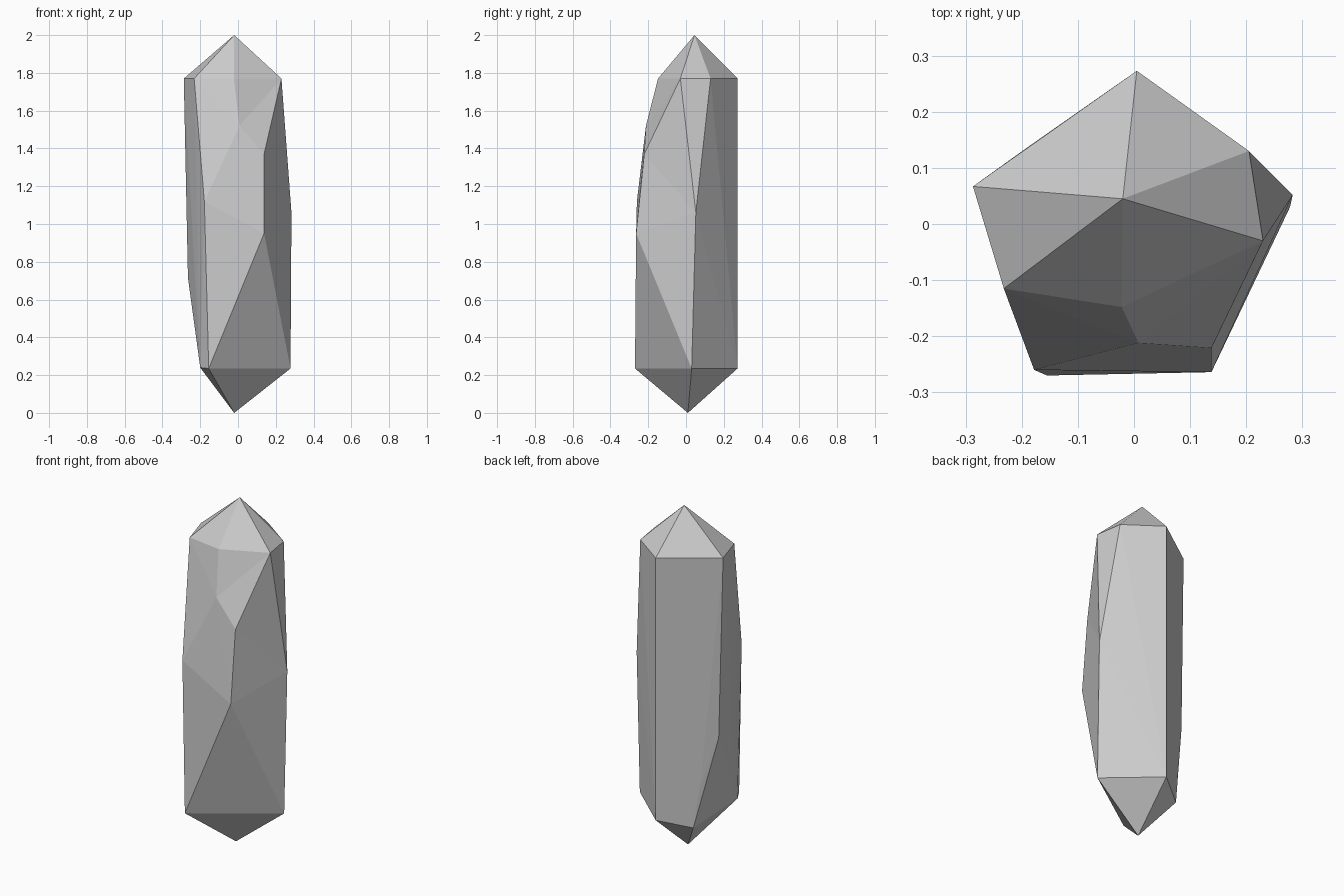
import bpy, bmesh
from mathutils import Vector

if "Cube" in bpy.data.objects:
    bpy.data.objects.remove(bpy.data.objects["Cube"])

# Corner points of the chipped crystal, from the tip downward
tips = [(-0.02, 0.045, 2.0), (-0.02, 0.01, 0.0)]
shoulder = [(x, y, 1.77) for x, y in [
    (0.005, 0.273), (-0.287, 0.067), (-0.232, -0.115),
    (-0.022, -0.148), (0.23, -0.03), (0.205, 0.13)]]
body = [(0.008, -0.212, 1.52), (-0.178, -0.26, 1.12),
        (0.138, -0.264, 0.95), (0.283, 0.052, 1.06),
        (-0.265, 0.076, 0.715), (-0.188, 0.138, 0.44)]
base = [(-0.155, -0.27, 0.235), (0.278, 0.03, 0.235),
        (0.005, 0.273, 0.235), (-0.2, -0.19, 0.24),
        (-0.158, 0.158, 0.19)]

# Wrap the points in a faceted shell
bm = bmesh.new()
for p in tips + shoulder + body + base:
    bm.verts.new(p)
res = bmesh.ops.convex_hull(bm, input=bm.verts[:])
loose = [v for v in bm.verts if not v.link_faces]
bmesh.ops.delete(bm, geom=loose, context='VERTS')


def corner(p):
    return min(bm.verts, key=lambda v: (v.co - Vector(p)).length)


# Bend the front right ridge inward to form the chip
a, b = corner(shoulder[4]), corner(body[2])
ridge = bm.edges.get((a, b))
if ridge:
    _, chip = bmesh.utils.edge_split(ridge, a, 0.5)
    for f in list(chip.link_faces):
        far = next(v for v in f.verts if v not in (a, b, chip))
        bmesh.utils.face_split(f, chip, far)
    chip.co = (0.138, -0.221, 1.37)

bmesh.ops.recalc_face_normals(bm, faces=bm.faces[:])
mesh = bpy.data.meshes.new("crystal")
bm.to_mesh(mesh)
bm.free()
bpy.context.collection.objects.link(bpy.data.objects.new("crystal", mesh))
